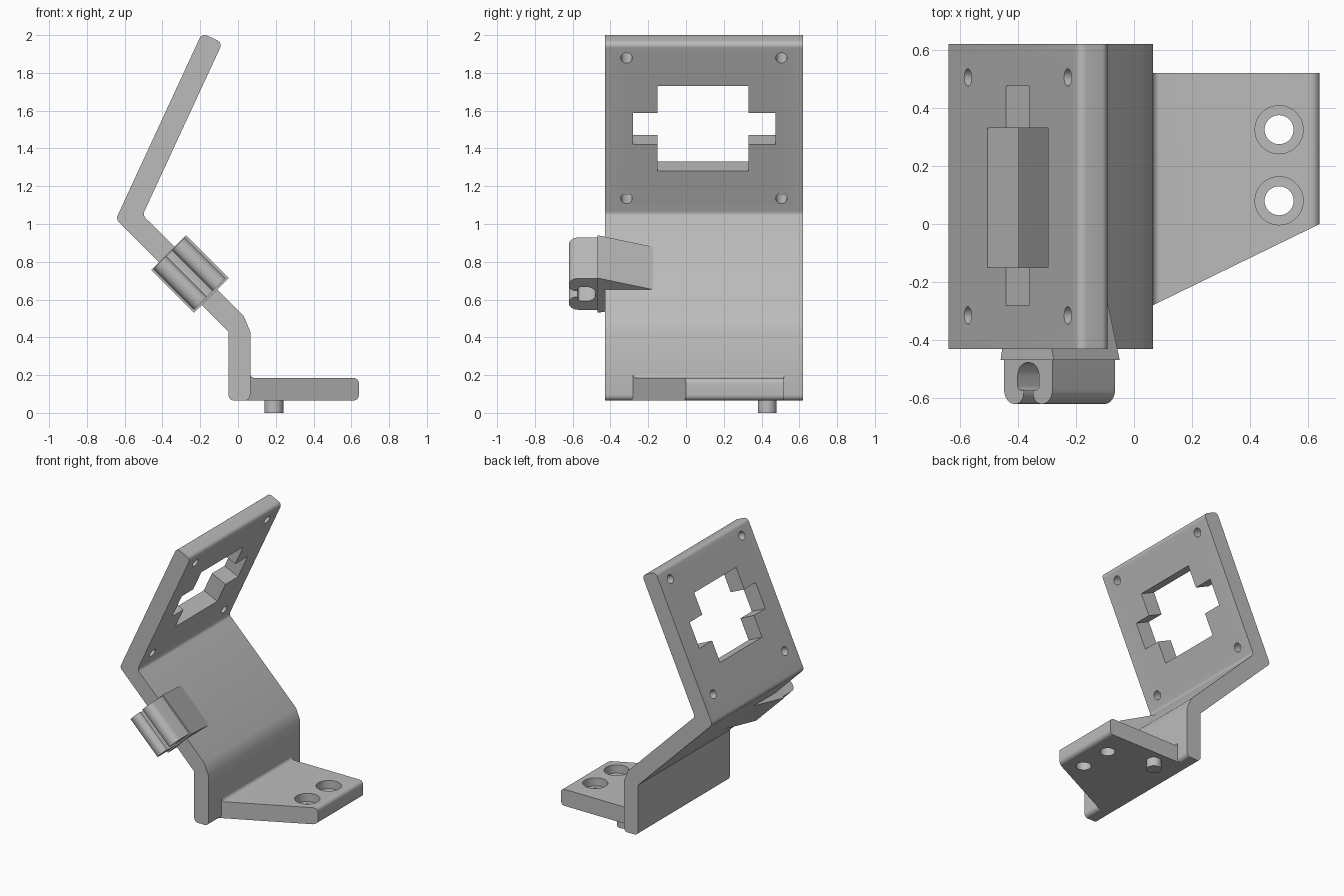
import bpy, bmesh
from math import sin, cos, pi, tan, radians
from mathutils import Vector

if "Cube" in bpy.data.objects:
    bpy.data.objects.remove(bpy.data.objects["Cube"])

gray = bpy.data.materials.new("plain_gray")
gray.use_nodes = True
color = (0.5, 0.5, 0.5, 1)
gray.diffuse_color = color
gray.node_tree.nodes["Principled BSDF"].inputs["Base Color"].default_value = color

X, Y, Z = Vector((1, 0, 0)), Vector((0, 1, 0)), Vector((0, 0, 1))


def rounded(points):
    """Polygon outline whose corners (a, b, radius) become arcs."""
    out = []
    for i, (a, b, r) in enumerate(points):
        p = Vector((a, b))
        if r == 0:
            out.append(p)
            continue
        d1 = (Vector(points[i - 1][:2]) - p).normalized()
        d2 = (Vector(points[(i + 1) % len(points)][:2]) - p).normalized()
        half = d1.angle(d2) / 2
        center = p + (d1 + d2).normalized() * (r / sin(half))
        start, end = p + d1 * (r / tan(half)) - center, p + d2 * (r / tan(half)) - center
        steps = 8
        sweep = start.angle(end)
        for k in range(steps + 1):
            f = k / steps
            out.append(center + (start * sin((1 - f) * sweep) + end * sin(f * sweep)) / sin(sweep))
    return out


def circle(a, b, r, n=40):
    return [(a + r * cos(2 * pi * i / n), b + r * sin(2 * pi * i / n)) for i in range(n)]


def prism(name, outline, a, b, c, lo, hi, origin=Vector(), clip=None):
    """Extrude an outline in the a-b plane along c from lo to hi."""
    bm = bmesh.new()
    face = bm.faces.new([bm.verts.new(origin + a * p[0] + b * p[1] + c * lo) for p in outline])
    ext = bmesh.ops.extrude_face_region(bm, geom=[face])
    moved = [v for v in ext["geom"] if isinstance(v, bmesh.types.BMVert)]
    bmesh.ops.translate(bm, verts=moved, vec=c * (hi - lo))
    if clip:
        geom = bm.verts[:] + bm.edges[:] + bm.faces[:]
        bmesh.ops.bisect_plane(bm, geom=geom, plane_co=clip[0], plane_no=clip[1], clear_outer=True)
        bmesh.ops.holes_fill(bm, edges=[e for e in bm.edges if e.is_boundary], sides=0)
    bmesh.ops.recalc_face_normals(bm, faces=bm.faces)
    mesh = bpy.data.meshes.new(name)
    bm.to_mesh(mesh)
    bm.free()
    mesh.materials.append(gray)
    obj = bpy.data.objects.new(name, mesh)
    bpy.context.collection.objects.link(obj)
    return obj


def activate(obj):
    bpy.ops.object.select_all(action="DESELECT")
    obj.select_set(True)
    bpy.context.view_layer.objects.active = obj


def cut(obj, cutter):
    cutter.hide_render = True
    mod = obj.modifiers.new("cut", "BOOLEAN")
    mod.operation, mod.solver, mod.object = "DIFFERENCE", "EXACT", cutter
    activate(obj)
    bpy.ops.object.modifier_apply(modifier=mod.name)
    bpy.data.objects.remove(cutter)


# Bent plate: upright, sloped middle and tilted panel
R = 0.03
plate = prism("bent_plate", rounded([
    (-0.05, 0.065, R), (0.065, 0.065, R), (0.065, 0.43, 0), (0.03, 0.513, 0),
    (-0.505, 1.047, R), (-0.082, 1.96, R), (-0.191, 2.01, R),
    (-0.646, 1.026, R), (-0.05, 0.43, 0)]), X, Z, Y, -0.43, 0.62)

# Panel window and screw holes
up = Vector((0.42, 0, 0.907)).normalized()
out = Vector((up.z, 0, -up.x))
corner = Vector((-0.64, 0, 1.04))
window = [(-0.15, 0.32), (0.33, 0.32), (0.33, 0.475), (0.475, 0.475), (0.475, 0.66), (0.33, 0.66),
          (0.33, 0.816), (-0.15, 0.816), (-0.15, 0.66), (-0.28, 0.66), (-0.28, 0.475), (-0.15, 0.475)]
cut(plate, prism("window_cutter", window, Y, up, out, -0.1, 0.25, corner))
for y in (-0.315, 0.505):
    for t in (0.16, 0.98):
        cut(plate, prism("screw_cutter", circle(y, t, 0.03), Y, up, out, -0.1, 0.25, corner))

# Foot with slanted front edge and filleted joint
foot = prism("foot", rounded([
    (0.045, 0.065, 0), (0.64, 0.065, R), (0.64, 0.185, R),
    (0.065, 0.185, 0.025), (0.064, 0.212, 0), (0.045, 0.212, 0)]),
    X, Z, Y, -0.4, 0.52, clip=(Vector((0.64, 0, 0)), Vector((0.28, -0.575, 0))))
for y in (0.08, 0.325):
    cut(foot, prism("bolt_cutter", circle(0.5, y, 0.05), X, Y, Z, 0, 0.3))
    cut(foot, prism("counterbore_cutter", circle(0.5, y, 0.083), X, Y, Z, 0.125, 0.3))

# Locating pin under the foot
pin = prism("locating_pin", circle(0.19, 0.43, 0.05), X, Y, Z, 0, 0.1)

# Cable clip on the sloped edge
along = Vector((1, 0, -1)).normalized()
normal = Vector((1, 0, 1)).normalized()
half = [(0.118, -0.46, 0), (0.118, -0.62, 0.05), (0.022, -0.62, 0.04),
        (0.022, -0.572, 0.005), (0.052, -0.572, 0.015), (0.052, -0.478, 0.045)]
ring = half + [(-d, y, r) for d, y, r in reversed(half)]
clip = prism("cable_clip", rounded([(0.34 + d, y, r) for d, y, r in ring]),
             normal, Y, along, -0.855, -0.55)
base = prism("clip_wedge", [(0.21, -0.468), (0.47, -0.468), (0.379, -0.16), (0.272, -0.16)],
             normal, Y, along, -0.86, -0.54)

for obj in (plate, foot, pin, clip, base):
    activate(obj)
    bpy.ops.object.shade_smooth_by_angle(angle=radians(30))
